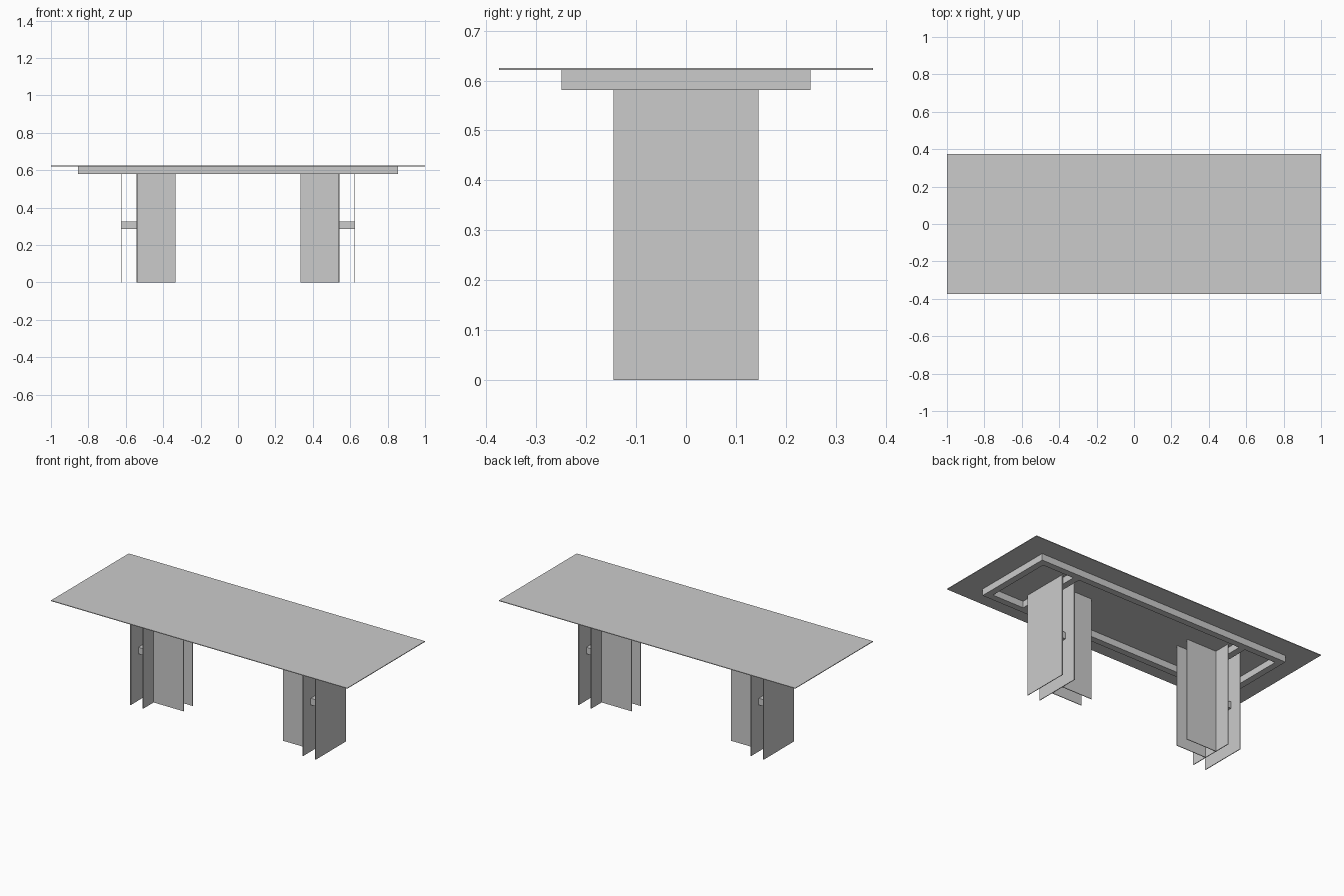
import bpy, bmesh
from mathutils import Matrix, Vector

if "Cube" in bpy.data.objects:
    bpy.data.objects.remove(bpy.data.objects["Cube"])

T = 0.004            # sheet thickness
TOP = 0.625          # table height
UNDER = TOP - T      # underside of the tabletop
RAIL = 0.04          # rail width
RAIL_Z = 0.581       # underside of the rails


def box(name, lo, hi, mirror=(False, False)):
    """Box between two corners, optionally mirrored across x and/or y."""
    lo, hi = Vector(lo), Vector(hi)
    bm = bmesh.new()
    bmesh.ops.create_cube(bm, size=1, matrix=Matrix.Translation((lo + hi) / 2)
                          @ Matrix.Diagonal((hi - lo).to_4d()))
    mesh = bpy.data.meshes.new(name)
    bm.to_mesh(mesh)
    bm.free()
    obj = bpy.data.objects.new(name, mesh)
    bpy.context.collection.objects.link(obj)
    if any(mirror):
        mod = obj.modifiers.new("Mirror", 'MIRROR')
        mod.use_axis = (*mirror, False)
        mod.use_mirror_merge = False
    return obj


X, Y = (True, False), (False, True)

# Thin tabletop
box("tabletop", (-1, -0.375, UNDER), (1, 0.375, TOP))

# Rail frame under the top: long sides, ends and cross bars above the legs
box("long_rail", (-0.855, 0.25 - RAIL, RAIL_Z), (0.855, 0.25, UNDER), Y)
box("end_rail", (0.855 - RAIL, -0.25 + RAIL, RAIL_Z), (0.855, 0.25 - RAIL, UNDER), X)
box("cross_rail", (0.563, -0.25 + RAIL, RAIL_Z), (0.603, 0.25 - RAIL, UNDER), X)

# Legs: outer and inner cross panels, with two fins pointing inwards
box("outer_leg_panel", (0.626 - T, -0.145, 0), (0.626, 0.145, UNDER), X)
box("inner_leg_panel", (0.542 - T, -0.145, 0), (0.542, 0.145, UNDER), X)
box("leg_fin", (0.335, 0.045 - T, 0), (0.542 - T, 0.045, UNDER), (True, True))

# Spacer joining the two cross panels of each leg
box("leg_spacer", (0.542, -0.073, 0.285), (0.626 - T, 0.073, 0.325), X)
